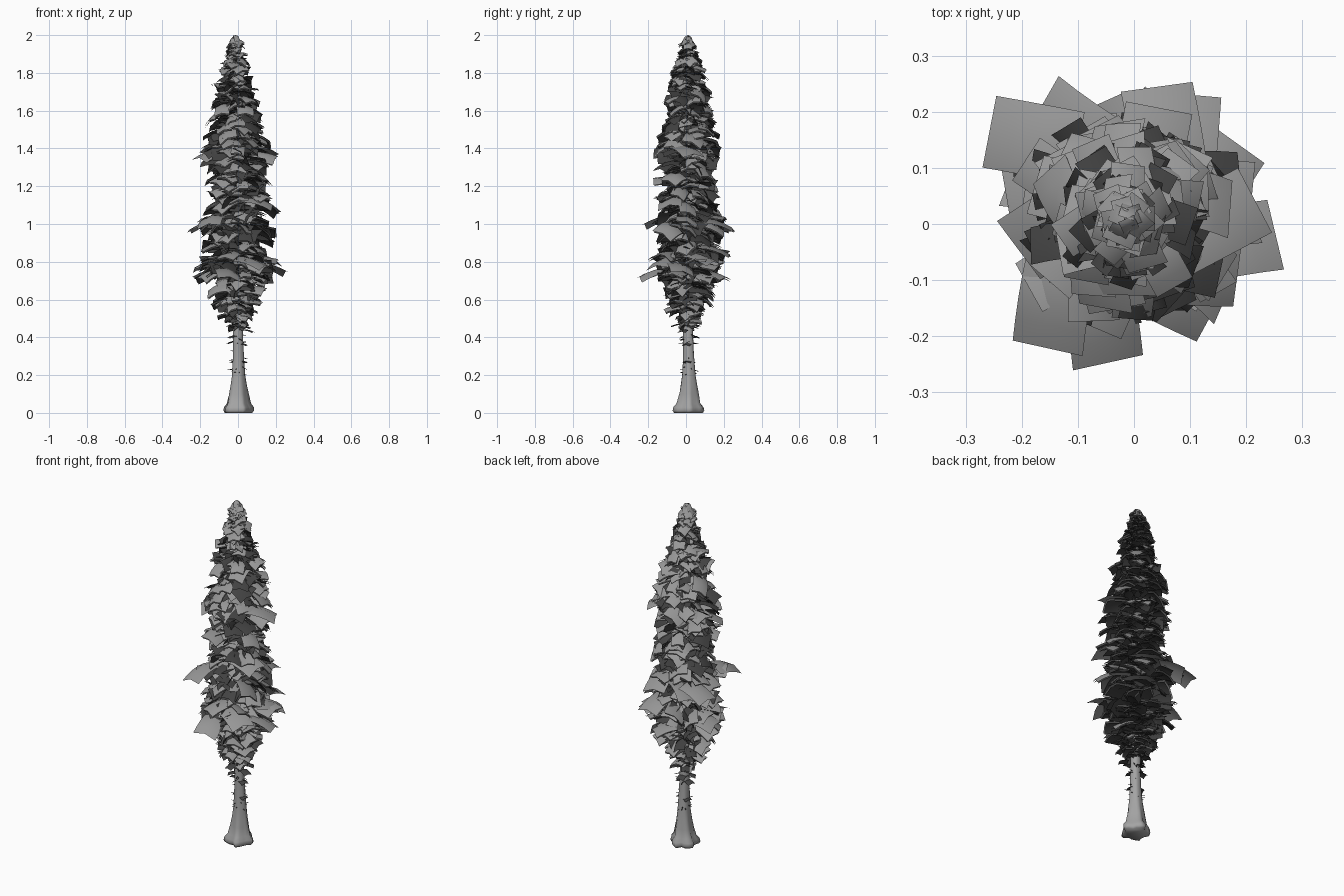
import bpy, bmesh, math, random
from mathutils import Vector, Matrix

random.seed(7)
rnd = random.uniform
if "Cube" in bpy.data.objects:
    bpy.data.objects.remove(bpy.data.objects["Cube"])


def material(name, grey):
    m = bpy.data.materials.new(name)
    m.use_nodes = True
    m.diffuse_color = (grey, grey, grey, 1)
    m.node_tree.nodes["Principled BSDF"].inputs["Base Color"].default_value = (grey, grey, grey, 1)
    return m


BARK = material("bark grey", 0.37)
LEAF = material("leaf grey", 0.31)
SHADE = material("dark needle grey", 0.055)


def finish(bm, name, mat):
    mesh = bpy.data.meshes.new(name)
    bm.to_mesh(mesh)
    bm.free()
    mesh.materials.append(mat)
    mesh.shade_smooth()
    obj = bpy.data.objects.new(name, mesh)
    bpy.context.collection.objects.link(obj)


def sample(profile, z):
    for (z0, r0), (z1, r1) in zip(profile, profile[1:]):
        if z <= z1:
            return r0 + (r1 - r0) * max(0, z - z0) / (z1 - z0)
    return profile[-1][1]


def axis(z):
    """Centre of the slightly leaning stem at a height."""
    return Vector((-.006 * z + .004 * math.sin(6 * z), .013 + .003 * math.sin(9 * z), z))


# Trunk with a knobbly, lobed foot
TRUNK = [(0, .066), (.012, .073), (.03, .071), (.05, .058), (.1, .049), (.15, .041), (.2, .035),
         (.28, .03), (.36, .027), (.5, .026), (.8, .021), (1.2, .015), (1.6, .009), (1.96, .002)]


def lobes(a, z):
    amount = .12 * max(0, 1 - z / .2) + .04
    return 1 + amount * math.sin(5 * a + 1 + 6 * z) + .5 * amount * math.sin(9 * a + 20 * z)


bm = bmesh.new()
SIDES = 20
loops = []
for z, r in TRUNK:
    angles = [math.tau * i / SIDES for i in range(SIDES)]
    loops.append([bm.verts.new(axis(z) + Vector((math.cos(a), math.sin(a), 0)) * r * lobes(a, z))
                  for a in angles])
for lo, hi in zip(loops, loops[1:]):
    for i in range(SIDES):
        j = (i + 1) % SIDES
        bm.faces.new((lo[i], lo[j], hi[j], hi[i]))
bm.faces.new(loops[0][::-1])
bm.faces.new(loops[-1])
finish(bm, "trunk", BARK)


def stick(bm, start, out, length, radius):
    """Thin tapered twig from a start point."""
    spin = out.to_track_quat('Z', 'Y').to_matrix().to_4x4()
    bmesh.ops.create_cone(bm, segments=4, radius1=radius, radius2=radius * .3, depth=length, cap_ends=True,
                          matrix=Matrix.Translation(start + out * length / 2) @ spin)


# Bare twigs on the lower trunk
bm = bmesh.new()
for i in range(30):
    z, a = rnd(.2, .5), i * 2.4
    out = Vector((math.cos(a), math.sin(a), rnd(-.3, .1))).normalized()
    stick(bm, axis(z) + out * (sample(TRUNK, z) - .005), out, rnd(.015, .035), .003)
finish(bm, "dead_twigs", SHADE)


# Foliage: arched rectangular sprays that droop away from the trunk
def spray(bm, z, angle, reach, length, width, droop, twist=0.0, roll=0.0):
    """Add one spray; z and reach locate its outer edge."""
    nu, nv = 4, 2
    turn = Matrix.Rotation(angle, 3, 'Z')
    tilt = Matrix.Rotation(twist, 3, 'Z') @ Matrix.Rotation(roll, 3, 'X')
    grid = []
    for i in range(nu + 1):
        u = i / nu
        row = []
        for j in range(nv + 1):
            v = 2 * j / nv - 1
            p = Vector(((u - 1) * length, v * width / 2, droop * (1 - u * u) - .14 * width * v * v))
            row.append(bm.verts.new(turn @ (tilt @ p + Vector((reach, 0, 0))) + axis(z)))
        grid.append(row)
    for i in range(nu):
        for j in range(nv):
            bm.faces.new((grid[i][j], grid[i + 1][j], grid[i + 1][j + 1], grid[i][j + 1]))


CROWN = [(.46, .05), (.5, .075), (.58, .13), (.66, .165), (.74, .2), (.8, .2), (.88, .175), (.96, .2),
         (1.02, .2), (1.08, .18), (1.2, .165), (1.27, .165), (1.36, .19), (1.42, .17), (1.55, .145),
         (1.68, .13), (1.8, .095), (1.88, .07), (1.94, .045), (1.98, .03)]

leaf, dark, wood = bmesh.new(), bmesh.new(), bmesh.new()
z, n = .47, 0
while z < 1.95:
    full = sample(CROWN, z)
    size = .35 + full * 3.6
    tier = 1 + .08 * math.sin(z * 62)
    for k in range(7):
        n += 1
        reach = full * tier * rnd(.6, 1.12)
        h = z + rnd(-.025, .02)
        length = min(reach * .9, .12 * size * rnd(.8, 1.15))
        width = .095 * size * rnd(.75, 1.25)
        droop = min(length * rnd(.1, .55), 1.985 - h)
        angle = n * 2.39996 + rnd(-.3, .3)
        twist, roll = rnd(-.4, .4), rnd(-.6, .6)
        # Light sprays, thinner in number than the dark needle layer beneath them
        if k < 5 or z > 1.85:
            spray(leaf, h, angle, reach, length, width, droop, twist, roll)
        spray(dark, h - .008, angle, reach * .97, length * .97, width * .93, droop, twist, roll)
        # Inner needles filling the space round the stem, steeply rolled
        if z < 1.9:
            inner = full * rnd(.45, 1.0)
            spray(dark, z + rnd(-.02, .02), angle + rnd(1, 2), inner, inner * .92, .08 * size,
                  rnd(-.01, .03), rnd(-.3, .3), random.choice((-1, 1)) * rnd(.3, 1.0))
        # Thin branch carrying the spray
        if k % 3 == 0 and z < 1.85:
            stick(wood, axis(h + .01), Vector((math.cos(angle), math.sin(angle), 0)), reach * .8, .004)
    z += .029

# Long sprays that break the outline: height, x, y of the outer edge
for h, x, y in [(.97, -.25, .15), (.96, -.16, .19), (.75, .26, -.03), (.72, -.035, -.26),
                (1.0, -.15, -.235), (1.37, .22, .03), (.98, .05, .23), (.77, -.22, .04),
                (.8, .19, .13), (1.1, .19, -.1), (1.35, -.2, -.06), (.84, .1, .215), (.78, .15, -.17)]:
    a, reach = math.atan2(y, x), math.hypot(x, y)
    spray(leaf, h, a, reach, .16, .13, .05, .35, rnd(-.3, .3))
    spray(dark, h + .012, a, reach - .06, .12, .1, .03, .35)

# Small tufts low on the trunk
for h, a, reach in [(.43, -.4, .09), (.45, .5, .08), (.36, -.3, .05), (.37, 2.9, .06), (.4, 3.6, .06),
                    (.4, 1.7, .06), (.27, 2.8, .045), (.27, 6, .045), (.46, 4.6, .09), (.46, 2.2, .08)]:
    spray(dark, h, a, reach, .05, .045, .012)

# Tip of the crown
for k in range(12):
    h = 1.93 + .004 * k
    spray(leaf, h, k * 2.4, .052 - .0026 * k, .045 - .002 * k, .045 - .0015 * k, min(.03, 2 - h))
finish(leaf, "foliage", LEAF)
finish(dark, "inner_needles", SHADE)
finish(wood, "branches", SHADE)
